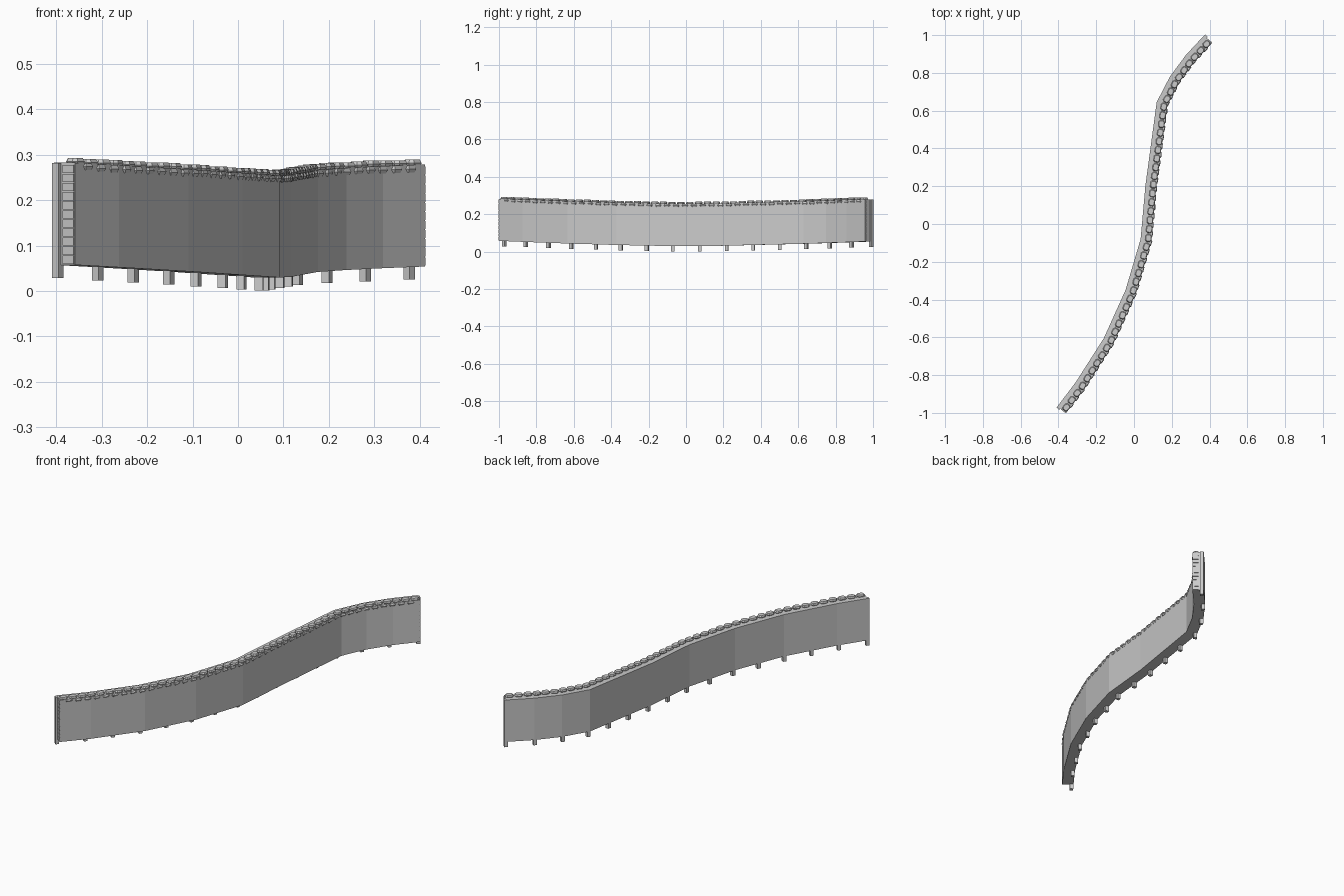
import bpy, bmesh, math, random
from mathutils import Vector, Matrix

if "Cube" in bpy.data.objects:
    bpy.data.objects.remove(bpy.data.objects["Cube"])

random.seed(4)
WIDTH, HEIGHT = 0.058, 0.225

# Back edge of the winding wall, seen from above
plan = [(-0.405, -0.965), (-0.31, -0.84), (-0.16, -0.605), (-0.045, -0.35),
        (0.035, -0.08), (0.06, 0.2), (0.12, 0.645), (0.19, 0.78),
        (0.275, 0.895), (0.37, 0.997)]


def ground(y):
    return 0.029 + (0.03 if y < 0 else 0.025) * abs(y) ** 1.5


path = [Vector((x, y, ground(y))) for x, y in plan]
dirs = [(b - a).xy.normalized() for a, b in zip(path, path[1:])]
lens = [(b - a).length for a, b in zip(path, path[1:])]
total = sum(lens)


def side(d):
    return Vector((d.y, -d.x, 0))


def front_offset(i):
    # Mitred direction towards the front face
    a, b = dirs[max(i - 1, 0)], dirs[min(i, len(dirs) - 1)]
    m = side((a + b).normalized())
    return m / m.dot(side(a))


def frame(s, off):
    # Local frame at distance s along the wall and off from its back
    i = 0
    while i < len(lens) - 1 and s > lens[i]:
        s -= lens[i]
        i += 1
    t = s / lens[i]
    p = path[i].lerp(path[i + 1], t)
    p += front_offset(i).lerp(front_offset(i + 1), t) * off
    return Matrix.Translation(p) @ Matrix.Rotation(math.atan2(dirs[i].y, dirs[i].x), 4, 'Z')


def finish(name, bm):
    bmesh.ops.recalc_face_normals(bm, faces=bm.faces)
    me = bpy.data.meshes.new(name)
    bm.to_mesh(me)
    bm.free()
    ob = bpy.data.objects.new(name, me)
    bpy.context.collection.objects.link(ob)
    return ob


def box(bm, mat, z, size):
    m = mat @ Matrix.Translation((0, 0, z)) @ Matrix.Diagonal((*size, 1))
    return bmesh.ops.create_cube(bm, size=1, matrix=m)


def bag(bm, mat, z, size):
    # Sandbag: block with pinched top and bottom and cut corners
    m = mat @ Matrix.Translation((0, 0, z))
    rings = []
    for h, k in ((-0.5, 0.8), (0, 1), (0.5, 0.8)):
        outline = [(-.5, -.25), (-.3, -.5), (.3, -.5), (.5, -.25),
                   (.5, .25), (.3, .5), (-.3, .5), (-.5, .25)]
        rings.append([bm.verts.new(m @ Vector((x * k * size[0], y * k * size[1], h * size[2])))
                      for x, y in outline])
    for lo, hi in zip(rings, rings[1:]):
        for j in range(8):
            bm.faces.new((lo[j], lo[(j + 1) % 8], hi[(j + 1) % 8], hi[j]))
    bm.faces.new(rings[0][::-1])
    bm.faces.new(rings[-1])


# Wall body
bm = bmesh.new()
sections = []
for i, p in enumerate(path):
    f = p + front_offset(i) * WIDTH
    up = Vector((0, 0, HEIGHT))
    sections.append([bm.verts.new(v) for v in (p, f, f + up, p + up)])
for a, b in zip(sections, sections[1:]):
    for j in range(4):
        bm.faces.new((a[j], a[(j + 1) % 4], b[(j + 1) % 4], b[j]))
bm.faces.new(sections[0])
bm.faces.new(sections[-1])
finish("wall_body", bm)

# Posts driven below the back edge
bm = bmesh.new()
for k in range(16):
    box(bm, frame(total * k / 15, 0.0105), 0.0975, (0.018, 0.018, 0.253))
finish("back_posts", bm)

# Two staggered courses of sandbags along the top
pitch = total / 46
for name, off, z, shift in (("top_sandbags", 0.041, HEIGHT + 0.004, 0.5),
                            ("lower_sandbags", 0.046, HEIGHT - 0.008, 1.0)):
    bm = bmesh.new()
    for k in range(46 if shift < 1 else 45):
        m = frame((k + shift) * pitch, off) @ Matrix.Rotation(random.uniform(-.1, .1), 4, 'Z')
        bag(bm, m, z + random.uniform(-.001, .001), (0.041, 0.033, 0.015))
    finish(name, bm)

# Stacked bag ends showing at both ends of the wall
bm = bmesh.new()
for s in (0.008, total - 0.008):
    for k in range(11):
        box(bm, frame(s, 0.041), 0.0115 + k * 0.02, (0.022, 0.03, 0.018))
finish("end_sandbags", bm)
